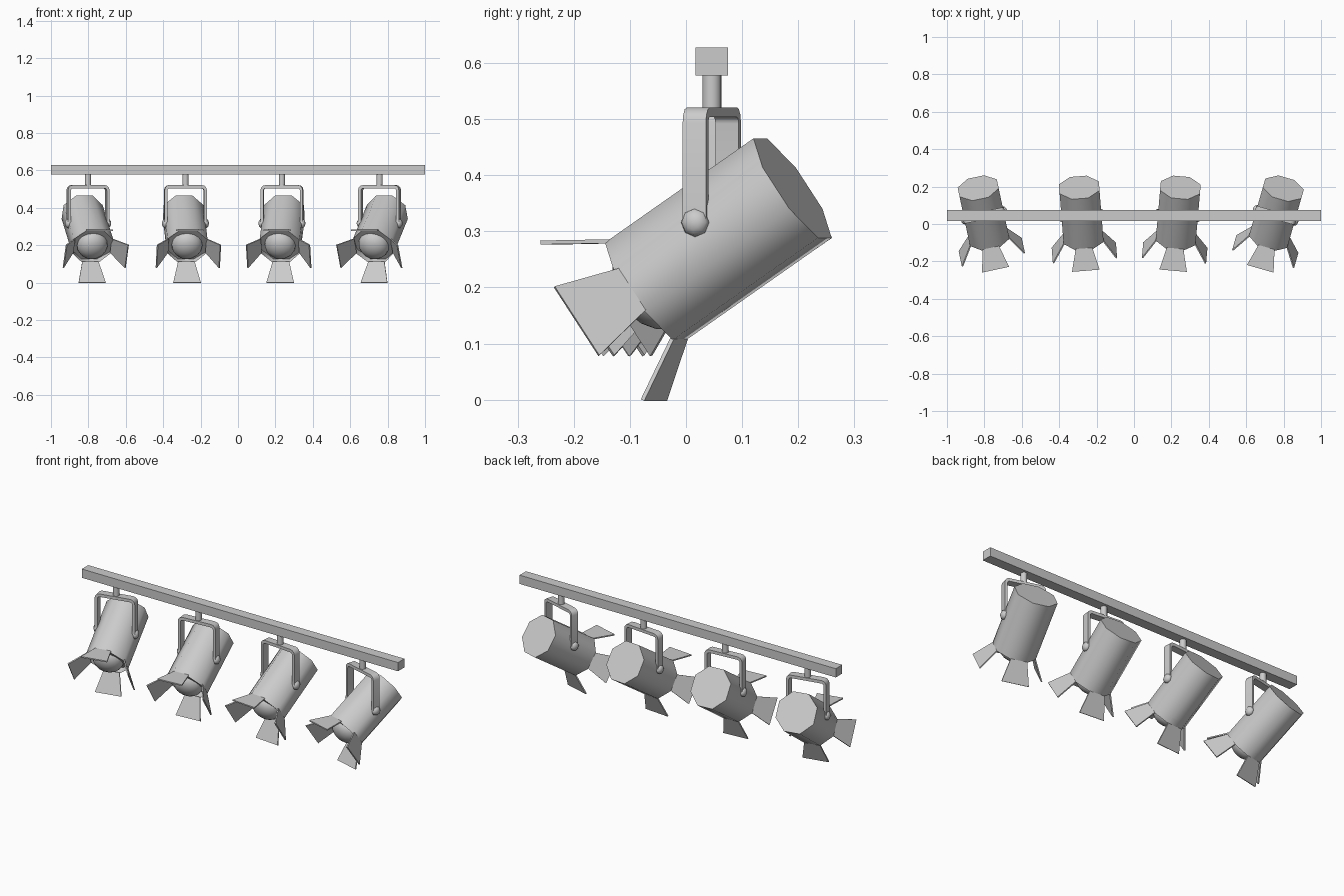
import bpy, bmesh
from math import radians, pi, cos, sin, tan
from mathutils import Matrix, Vector

if "Cube" in bpy.data.objects:
    bpy.data.objects.remove(bpy.data.objects["Cube"])

T, R = Matrix.Translation, Matrix.Rotation
APO, LENGTH = 0.107, 0.325          # octagonal can: half width across flats, length
CAN_R = APO / cos(pi / 8)


def finish(bm, name, matrix, smooth=0):
    bmesh.ops.recalc_face_normals(bm, faces=bm.faces[:])
    bm.transform(matrix)
    mesh = bpy.data.meshes.new(name)
    bm.to_mesh(mesh)
    bm.free()
    ob = bpy.data.objects.new(name, mesh)
    bpy.context.collection.objects.link(ob)
    if smooth:
        bpy.ops.object.select_all(action='DESELECT')
        ob.select_set(True)
        bpy.context.view_layer.objects.active = ob
        bpy.ops.object.shade_smooth_by_angle(angle=radians(smooth))
    return ob


def box(name, size, matrix):
    bm = bmesh.new()
    bmesh.ops.create_cube(bm, size=1, matrix=Matrix.Diagonal((*size, 1)))
    return finish(bm, name, matrix)


def prism(points, direction):
    """Closed outline pushed along a direction, centred on the outline's plane."""
    bm = bmesh.new()
    d = Vector(direction)
    face = bm.faces.new([bm.verts.new(Vector(p) - d / 2) for p in points])
    ext = bmesh.ops.extrude_face_region(bm, geom=[face])
    bmesh.ops.translate(bm, vec=d, verts=[v for v in ext['geom'] if isinstance(v, bmesh.types.BMVert)])
    return bm


def stem(base):
    bm = bmesh.new()
    bmesh.ops.create_cone(bm, cap_ends=True, segments=12, radius1=0.017, radius2=0.017, depth=0.07)
    finish(bm, "stem", base @ T((0, 0, 0.55)), 50)


def yoke(base):
    def half(w, top, r):
        pts = [(w, 0.316)]
        pts += [(w - r + r * cos(a), top - r + r * sin(a)) for a in (0, pi / 6, pi / 3, pi / 2)]
        return pts
    outer, inner = half(0.113, 0.521, 0.026), half(0.098, 0.504, 0.012)
    right = outer + [(-x, z) for x, z in reversed(outer)]
    left = [(-x, z) for x, z in inner] + list(reversed(inner))
    bm = prism([(x, 0, z) for x, z in right + left], (0, 0.043, 0))
    finish(bm, "yoke", base, 40)
    # pivot knobs
    for s in (-1, 1):
        bm = bmesh.new()
        bmesh.ops.create_uvsphere(bm, u_segments=8, v_segments=6, radius=0.026)
        bm.transform(Matrix.Diagonal((1, 1, 0.7, 1)))
        finish(bm, "pivot_knob", base @ T((s * 0.108, 0, 0.316)) @ R(pi / 2, 4, 'Y'), 60)


def head(m):
    # can, with front opening slightly recessed
    bm = bmesh.new()
    bmesh.ops.create_cone(bm, cap_ends=True, segments=8, radius1=CAN_R, radius2=CAN_R, depth=LENGTH)
    bm.transform(R(pi / 2, 4, 'X'))
    lo, hi = min(v.co.x for v in bm.verts), max(v.co.x for v in bm.verts)
    if hi > CAN_R - 0.001:           # turn so flats face up and sideways
        bm.transform(R(pi / 8, 4, 'Y'))
    front = min(bm.faces, key=lambda f: f.calc_center_median().y)
    bmesh.ops.inset_region(bm, faces=[front], thickness=0.022)
    bmesh.ops.translate(bm, vec=(0, 0.015, 0), verts=front.verts[:])
    finish(bm, "lamp_can", m, 50)
    # domed lens
    bm = bmesh.new()
    bmesh.ops.create_uvsphere(bm, u_segments=16, v_segments=10, radius=0.083)
    bmesh.ops.bisect_plane(bm, geom=bm.verts[:] + bm.edges[:] + bm.faces[:],
                           plane_co=(0, 0, 0), plane_no=(0, 0, 1), clear_inner=True)
    bm.transform(R(pi / 2, 4, 'X') @ Matrix.Diagonal((1, 1, 0.75, 1)))
    finish(bm, "lens", m @ T((0, -LENGTH / 2 + 0.012, 0)), 60)
    # four flared barn doors
    w = APO * tan(pi / 8)
    outline = [(-w, 0, 0), (w, 0, 0), (0.074, -0.122, 0), (-0.074, -0.122, 0)]
    for k in range(4):
        bm = prism(outline, (0, 0, 0.007))
        place = R(k * pi / 2, 4, 'Y') @ T((0, -LENGTH / 2 + 0.003, APO - 0.004)) @ R(radians(-33), 4, 'X')
        finish(bm, "barn_door", m @ place)


# ceiling rail
box("rail", (2, 0.058, 0.05), T((0, 0.046, 0.603)))

# four spotlights, each turned a different way
for x, yaw in ((-0.802, 12), (-0.281, 4.5), (0.235, -5), (0.757, -16)):
    base = T((x, 0.046, 0)) @ R(radians(yaw), 4, 'Z')
    stem(base)
    yoke(base)
    head(base @ T((0, 0.015, 0.286)) @ R(radians(34), 4, 'X'))
